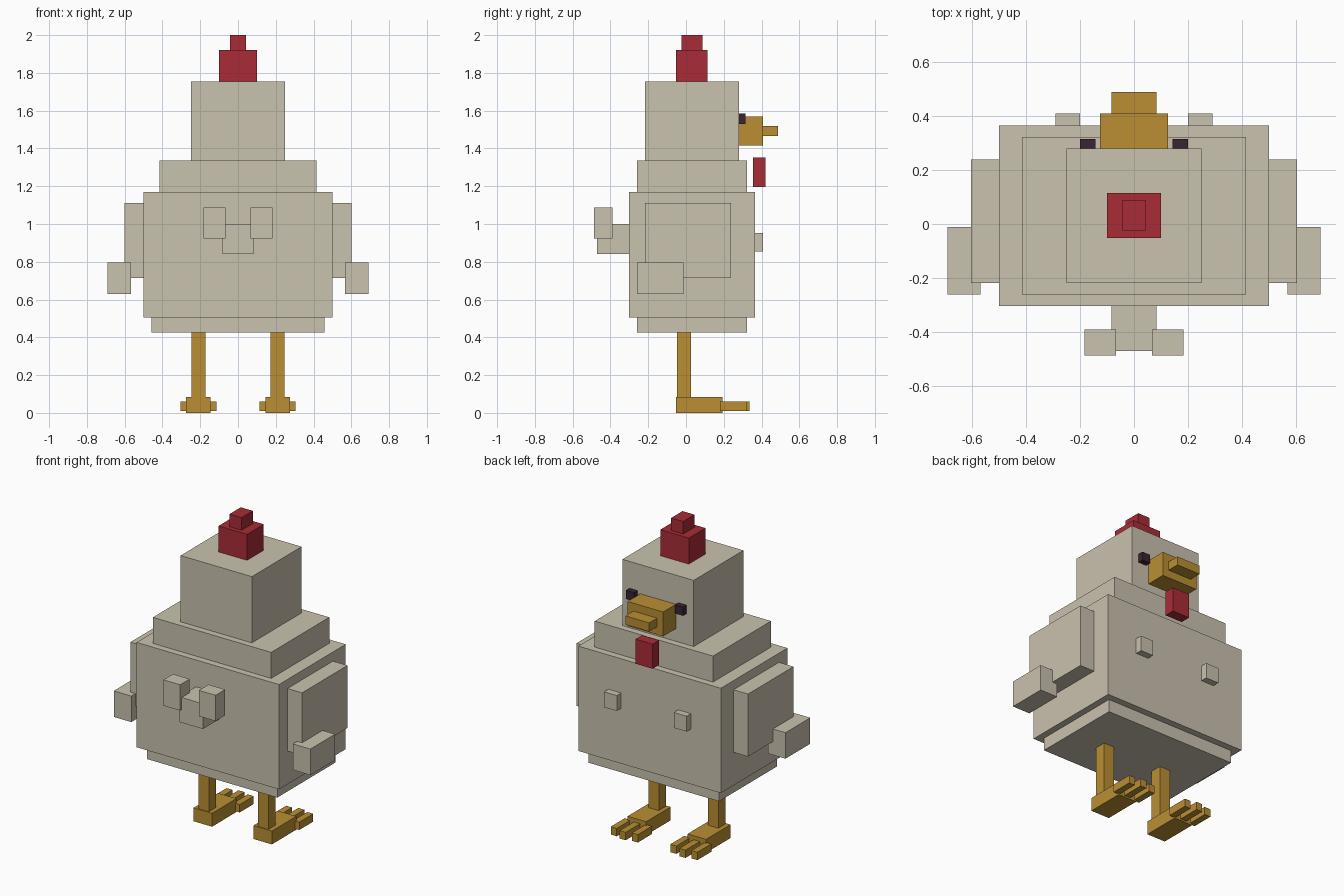
import bpy
import bmesh
from mathutils import Vector

if "Cube" in bpy.data.objects:
    bpy.data.objects.remove(bpy.data.objects["Cube"])


def material(name, rgb):
    mat = bpy.data.materials.new(name)
    mat.use_nodes = True
    color = (*rgb, 1)
    mat.diffuse_color = color
    mat.node_tree.nodes["Principled BSDF"].inputs["Base Color"].default_value = color
    return mat


cream = material("cream", (0.59, 0.54, 0.43))
gold = material("gold", (0.49, 0.275, 0.034))
red = material("red", (0.40, 0.025, 0.037))
dark = material("dark plum", (0.042, 0.018, 0.03))


def box(name, mat, x, y, z):
    """Box spanning the (min, max) range on each axis."""
    lo, hi = (Vector(corner) for corner in zip(x, y, z))
    bm = bmesh.new()
    bmesh.ops.create_cube(bm, size=1)
    bmesh.ops.scale(bm, vec=hi - lo, verts=bm.verts)
    mesh = bpy.data.meshes.new(name)
    bm.to_mesh(mesh)
    bm.free()
    mesh.materials.append(mat)
    obj = bpy.data.objects.new(name, mesh)
    obj.location = (lo + hi) / 2
    bpy.context.collection.objects.link(obj)


def centred(name, mat, half, y, z):
    box(name, mat, (-half, half), y, z)


def pair(name, mat, x, y, z):
    box("left_" + name, mat, x, y, z)
    box("right_" + name, mat, (-x[1], -x[0]), y, z)


# Body stack
centred("belly_base", cream, 0.458, (-0.26, 0.322), (0.425, 0.505))
centred("belly", cream, 0.5, (-0.303, 0.365), (0.505, 1.17))
centred("shoulders", cream, 0.415, (-0.26, 0.322), (1.17, 1.335))
centred("head", cream, 0.25, (-0.218, 0.28), (1.335, 1.755))

# Comb, beak, wattle and eyes
centred("comb", red, 0.1, (-0.052, 0.115), (1.755, 1.92))
centred("comb_tip", red, 0.042, (-0.025, 0.088), (1.92, 2.0))
centred("beak", gold, 0.125, (0.28, 0.408), (1.415, 1.57))
centred("beak_tip", gold, 0.083, (0.408, 0.488), (1.465, 1.52))
centred("wattle", red, 0.06, (0.355, 0.42), (1.197, 1.353))
pair("eye", dark, (0.143, 0.2), (0.28, 0.315), (1.53, 1.585))

# Chest tufts and wings
pair("chest_tuft", cream, (0.2, 0.29), (0.365, 0.408), (0.855, 0.953))
pair("wing", cream, (0.5, 0.602), (-0.218, 0.238), (0.715, 1.112))
pair("wing_tip", cream, (0.567, 0.69), (-0.26, -0.012), (0.63, 0.795))

# Tail
centred("tail", cream, 0.083, (-0.47, -0.303), (0.84, 1.0))
pair("tail_feather", cream, (0.066, 0.183), (-0.486, -0.39), (0.923, 1.087))

# Legs, feet and toes
pair("leg", gold, (0.172, 0.246), (-0.047, 0.027), (0.085, 0.425))
pair("foot", gold, (0.145, 0.275), (-0.053, 0.192), (0.0, 0.085))
for label, x, reach in (("inner", 0.135, 0.32), ("middle", 0.21, 0.335), ("outer", 0.283, 0.32)):
    pair(label + "_toe", gold, (x - 0.021, x + 0.021), (0.18, reach), (0.01, 0.06))
